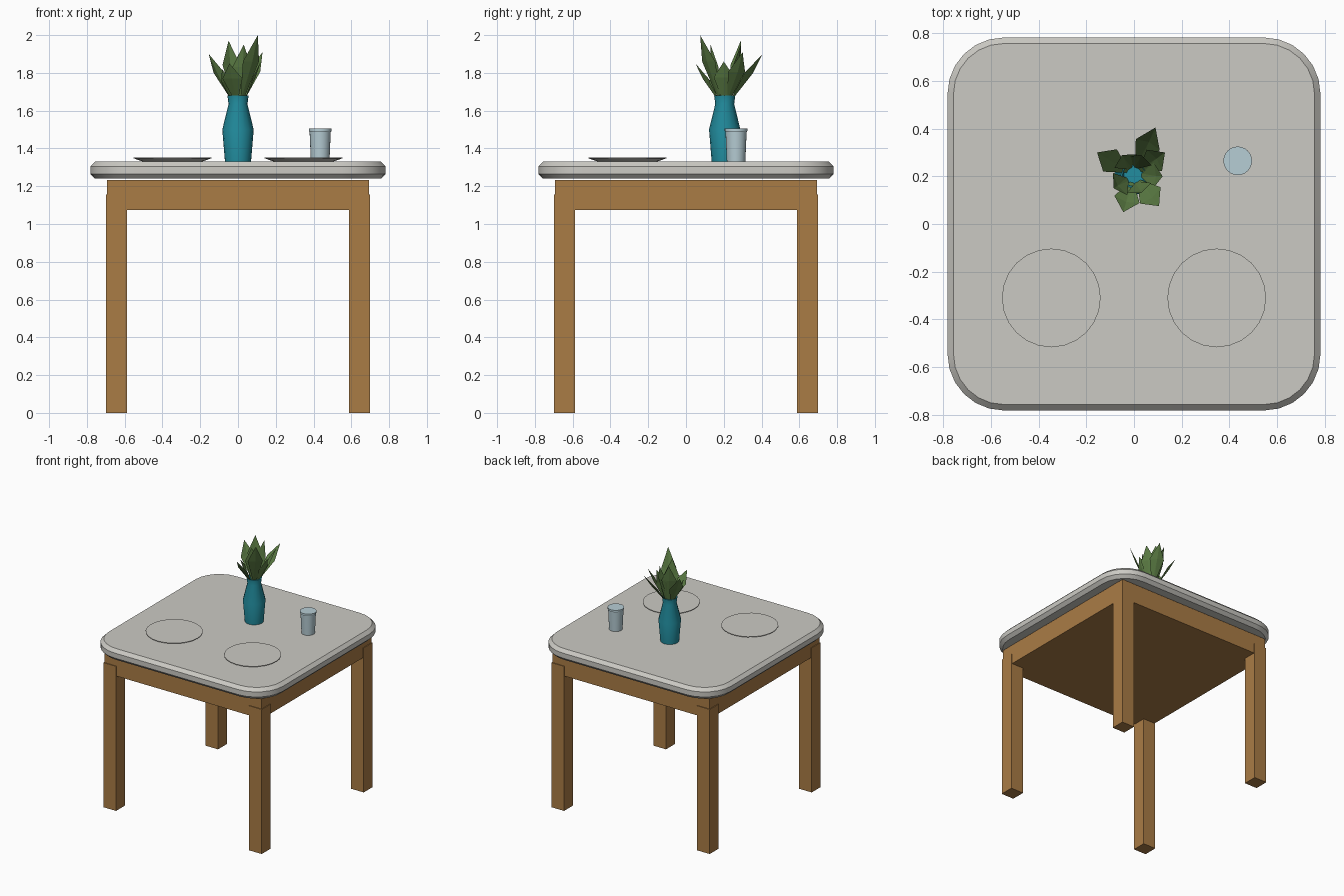
import bpy
import bmesh
import math
from mathutils import Vector

cube = bpy.data.objects.get("Cube")
if cube:
    bpy.data.objects.remove(cube, do_unlink=True)


def material(name, r, g, b):
    mat = bpy.data.materials.new(name)
    mat.use_nodes = True
    mat.diffuse_color = (r, g, b, 1)
    mat.node_tree.nodes["Principled BSDF"].inputs["Base Color"].default_value = (r, g, b, 1)
    return mat


STONE = material("pale stone", 0.60, 0.59, 0.55)
WOOD = material("warm wood", 0.40, 0.20, 0.06)
TEAL = material("teal glaze", 0.016, 0.27, 0.35)
GLASS = material("pale blue glass", 0.47, 0.61, 0.66)
GREEN = material("leaf green", 0.11, 0.21, 0.06)


def finish(name, bm, mat, smooth=False):
    mesh = bpy.data.meshes.new(name)
    bm.to_mesh(mesh)
    bm.free()
    mesh.materials.append(mat)
    if smooth:
        mesh.shade_smooth()
        mesh.set_sharp_from_angle(angle=math.radians(30))
    obj = bpy.data.objects.new(name, mesh)
    bpy.context.collection.objects.link(obj)
    return obj


def loft(name, rings, mat):
    """Skin a stack of equal-sized rings and cap both ends."""
    bm = bmesh.new()
    loops = [[bm.verts.new(p) for p in ring] for ring in rings]
    n = len(loops[0])
    for low, high in zip(loops, loops[1:]):
        for i in range(n):
            j = (i + 1) % n
            bm.faces.new((low[i], low[j], high[j], high[i]))
    bm.faces.new(loops[0][::-1])
    bm.faces.new(loops[-1])
    return finish(name, bm, mat, smooth=True)


def lathe(name, x, y, profile, mat, sides=24):
    angles = [math.tau * i / sides for i in range(sides)]
    return loft(name, [[(x + r * math.cos(a), y + r * math.sin(a), z) for a in angles]
                       for r, z in profile], mat)


def box(name, low, high, mat):
    bm = bmesh.new()
    bmesh.ops.create_cube(bm, size=1)
    low, high = Vector(low), Vector(high)
    for v in bm.verts:
        v.co = (low + high) / 2 + v.co * (high - low)
    return finish(name, bm, mat)


def rounded_square(half, radius, z, steps=6):
    ring = []
    for corner in range(4):
        turn = corner * math.pi / 2
        centre = Vector((half - radius, half - radius))
        for s in range(steps + 1):
            a = math.pi / 2 * s / steps
            p = centre + radius * Vector((math.cos(a), math.sin(a)))
            ring.append((p.x * math.cos(turn) - p.y * math.sin(turn),
                         p.x * math.sin(turn) + p.y * math.cos(turn), z))
    return ring


# Table top with chamfered rim
TOP = 1.33
loft("table_top", [rounded_square(0.782 - inset, 0.235 - inset, z) for inset, z in
                   ((0.025, 1.24), (0, 1.265), (0, 1.305), (0.025, TOP))], STONE)

# Apron block and four legs
box("apron", (-0.694, -0.694, 1.075), (0.694, 0.694, 1.234), WOOD)
for side, sx in (("left", 1), ("right", -1)):
    for end, sy in (("front", -1), ("back", 1)):
        cx, cy = sx * 0.644, sy * 0.644
        box(f"{end}_{side}_leg", (cx - 0.056, cy - 0.056, 0),
            (cx + 0.056, cy + 0.056, 1.155), WOOD)

# Two plates
for side, x in (("left", 0.347), ("right", -0.347)):
    lathe(f"{side}_plate", x, -0.31, ((0.155, TOP), (0.207, 1.348), (0.207, 1.352)), STONE)

# Drinking cup
lathe("cup", 0.435, 0.265, ((0.049, TOP), (0.056, 1.487), (0.06, 1.493), (0.06, 1.505)), GLASS)

# Vase with a hollow neck
VX, VY = 0, 0.205
lathe("vase", VX, VY, ((0.069, TOP), (0.083, 1.5), (0.05, 1.635), (0.056, 1.68),
                       (0.048, 1.68), (0.043, 1.65)), TEAL, 16)

# Creased leaves fanning out of the vase
tips = [(-0.155, 0.30, 1.90), (0.105, 0.075, 2.0), (0.09, 0.405, 1.90),
        (0.13, 0.30, 1.91), (-0.045, 0.05, 1.85), (-0.05, 0.29, 1.97),
        (0.03, 0.13, 1.95), (0.12, 0.20, 1.86), (-0.085, 0.15, 1.82), (0.03, 0.29, 1.95)]
bm = bmesh.new()
for tip in map(Vector, tips):
    out = Vector((tip.x - VX, tip.y - VY, 0)).normalized()
    across = Vector((-out.y, out.x, 0))
    base = Vector((VX, VY, 1.65)) + out * 0.032
    spine = base.lerp(tip, 0.6) + out * 0.008
    half = across * 0.055
    root = [bm.verts.new(base + across * w) for w in (-0.008, 0.008)]
    wide = [bm.verts.new(spine + half * s - out * 0.012) for s in (-1, 1)]
    mid, end = bm.verts.new(spine), bm.verts.new(tip)
    bm.faces.new((root[0], root[1], mid))
    for s in (0, 1):
        bm.faces.new((root[s], mid, wide[s]) if s else (root[s], wide[s], mid)[::-1])
        bm.faces.new((wide[s], mid, end))
bmesh.ops.recalc_face_normals(bm, faces=bm.faces)
finish("leaves", bm, GREEN)
